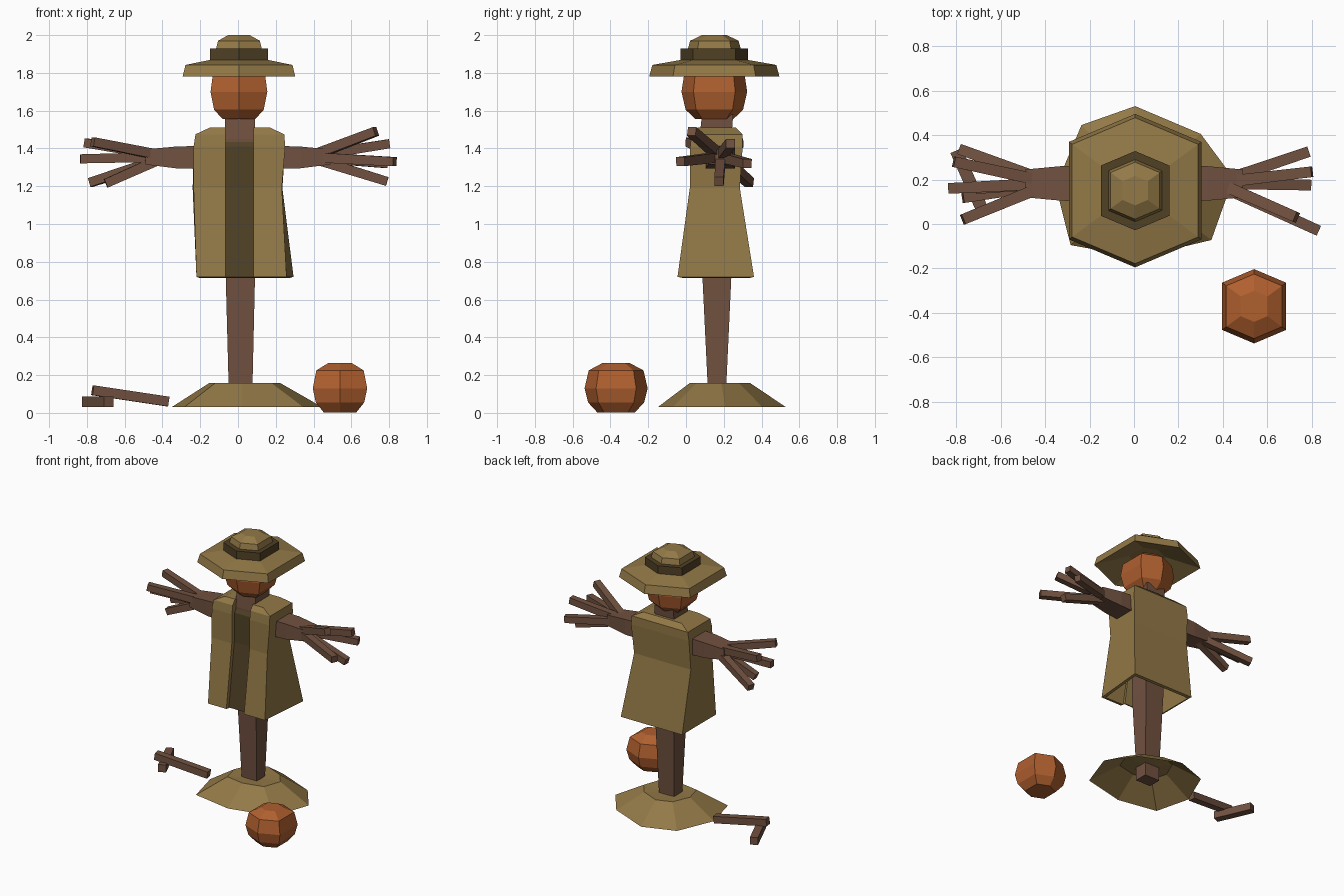
import bpy, bmesh
from mathutils import Vector


def material(name, rgb):
    m = bpy.data.materials.new(name)
    m.diffuse_color = (*rgb, 1)
    return m


STRAW = material("straw tan", (0.29, 0.19, 0.062))
WOOD = material("wood brown", (0.165, 0.083, 0.051))
ORANGE = material("pumpkin orange", (0.43, 0.115, 0.028))
DARK = material("dark cloth", (0.08, 0.052, 0.018))


def loft(name, rings, mats, cap_start=True, cap_end=True, rule=None):
    """Skin a list of equal-length point rings into one object."""
    bm = bmesh.new()
    vs = [[bm.verts.new(p) for p in r] for r in rings]
    n = len(rings[0])
    for k, (a, b) in enumerate(zip(vs, vs[1:])):
        for i in range(n):
            j = (i + 1) % n
            f = bm.faces.new((a[i], a[j], b[j], b[i]))
            if rule:
                f.material_index = rule(k, i)
    if cap_start:
        bm.faces.new(vs[0][::-1])
    if cap_end:
        bm.faces.new(vs[-1])
    if cap_start and cap_end:
        bmesh.ops.recalc_face_normals(bm, faces=bm.faces)
    me = bpy.data.meshes.new(name)
    bm.to_mesh(me)
    bm.free()
    for m in mats:
        me.materials.append(m)
    ob = bpy.data.objects.new(name, me)
    bpy.context.collection.objects.link(ob)
    return ob


# six-sided outline shared by hat and pumpkins, points facing front and back
HEX = [(0, -1), (0.864, -0.635), (0.864, 0.635), (0, 1), (-0.864, 0.635), (-0.864, -0.635)]


def turned(name, cx, cy, profile, mat):
    loft(name, [[(cx + r * x, cy + r * y, z) for x, y in HEX] for r, z in profile], [mat])


def rect(x0, x1, y0, y1, z):
    return [(x0, y0, z), (x1, y0, z), (x1, y1, z), (x0, y1, z)]


def stick(name, a, b, w0, w1):
    """Square twig from a to b."""
    a, b = Vector(a), Vector(b)
    d = (b - a).normalized()
    s = d.cross(Vector((0, 0, 1))).normalized()
    u = s.cross(d)
    rings = [[p + s * i * w + u * j * w for i, j in ((-1, -1), (1, -1), (1, 1), (-1, 1))]
             for p, w in ((a, w0), (b, w1))]
    loft(name, rings, [WOOD])


# hat
turned("hat_brim", 0.005, 0.15,
       [(0.12, 1.86), (0.345, 1.78), (0.328, 1.842), (0.17, 1.87)], STRAW)
turned("hat_band", 0.005, 0.15, [(0.178, 1.86), (0.178, 1.928)], DARK)
turned("hat_crown", 0.005, 0.15, [(0.142, 1.92), (0.128, 1.97), (0.066, 2.0)], STRAW)

# pumpkin head and the pumpkin on the ground
turned("head", 0.005, 0.15,
       [(0.1, 1.555), (0.152, 1.605), (0.174, 1.70), (0.16, 1.79), (0.1, 1.835)], ORANGE)
turned("ground_pumpkin", 0.54, -0.37,
       [(0.1, 0.003), (0.148, 0.055), (0.167, 0.13), (0.145, 0.225), (0.07, 0.265)], ORANGE)

# post and neck
loft("post", [rect(-0.05, 0.077, 0.114, 0.214, 0.05), rect(-0.05, 0.077, 0.114, 0.214, 0.16),
              rect(-0.065, 0.09, 0.087, 0.24, 0.72), rect(-0.07, 0.09, 0.07, 0.24, 1.45),
              rect(-0.07, 0.09, 0.085, 0.25, 1.58)], [WOOD])

# straw mound, hollow underneath
BASE = [(0.02, -0.15), (0.348, -0.072), (0.447, 0.207), (0.30, 0.405),
        (0.005, 0.53), (-0.236, 0.445), (-0.352, 0.17), (-0.285, -0.095)]


def mound_ring(f, z):
    return [(0.025 + (x - 0.025) * f, 0.17 + (y - 0.17) * f, z) for x, y in BASE]


loft("straw_mound", [mound_ring(1, 0.03), mound_ring(0.47, 0.158), mound_ring(0.12, 0.15)],
     [STRAW], cap_start=False)


# coat with a recessed dark strip down the open front
def coat_ring(z, f0, f1, b0, b1, y0, y1, notch):
    return [(f0, y0, z), (-0.066, y0, z), (-0.066, notch, z), (0.082, notch, z),
            (0.082, y0, z), (f1, y0, z), (b1, y1, z), (b0, y1, z)]


loft("coat", [coat_ring(1.15, -0.19, 0.19, -0.19, 0.19, 0.065, 0.25, 0.07),
              coat_ring(0.715, -0.205, 0.24, -0.205, 0.275, -0.02, 0.34, 0.0),
              coat_ring(0.72, -0.22, 0.257, -0.22, 0.294, -0.045, 0.36, -0.015),
              coat_ring(1.19, -0.235, 0.232, -0.24, 0.235, 0.02, 0.285, 0.05),
              coat_ring(1.41, -0.235, 0.25, -0.235, 0.25, 0.022, 0.30, 0.055),
              coat_ring(1.475, -0.225, 0.245, -0.225, 0.245, 0.03, 0.30, 0.095),
              coat_ring(1.51, -0.15, 0.17, -0.15, 0.17, 0.06, 0.265, 0.10)],
     [STRAW, DARK], rule=lambda k, i: 1 if i == 2 and k >= 2 else 0)

# arms with twig fingers
TIPS = {
    "left": [(-0.81, 0.28, 1.43), (-0.77, 0.02, 1.435), (-0.835, 0.16, 1.345),
             (-0.78, 0.335, 1.22), (-0.70, 0.16, 1.215)],
    "right": [(0.73, 0.03, 1.49), (0.80, 0.235, 1.425), (0.83, -0.03, 1.33),
              (0.79, 0.175, 1.225), (0.785, 0.325, 1.32)],
}
for side, sx in (("left", -1), ("right", 1)):
    loft(side + "_arm", [[(sx * x, y, z) for y, z in ((y0, z0), (y1, z0), (y1, z1), (y0, z1))]
                         for x, y0, y1, z0, z1 in ((0.15, 0.10, 0.26, 1.29, 1.415),
                                                   (0.33, 0.105, 0.26, 1.295, 1.41),
                                                   (0.49, 0.12, 0.245, 1.315, 1.395))], [WOOD])
    for n, tip in enumerate(TIPS[side]):
        t = Vector(tip)
        root = Vector((sx * 0.43, 0.182 + (t.y - 0.17) * 0.15, 1.355 + (t.z - 1.35) * 0.15))
        stick(f"{side}_finger_{n + 1}", root, t, 0.026, 0.024)

# fallen twigs on the ground
stick("fallen_twig_long", (-0.37, 0.18, 0.06), (-0.77, 0.12, 0.12), 0.026, 0.026)
stick("fallen_twig_short", (-0.80, 0.33, 0.06), (-0.685, 0.07, 0.06), 0.028, 0.028)
